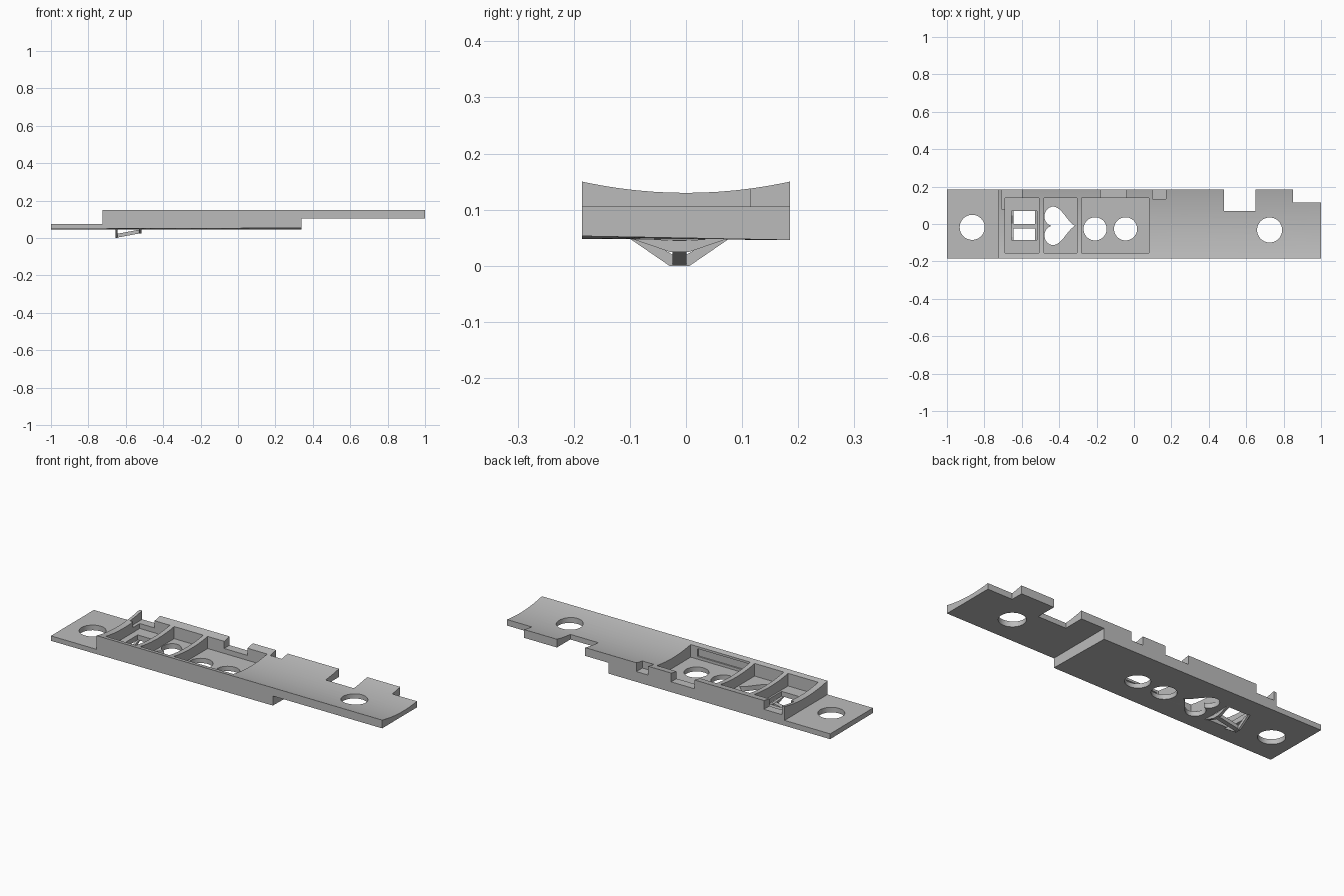
import bpy, bmesh, math

if "Cube" in bpy.data.objects:
    bpy.data.objects.remove(bpy.data.objects["Cube"])

grey = bpy.data.materials.new("plain_grey")
grey.use_nodes = True
COLOUR = (0.5, 0.5, 0.5, 1)
grey.diffuse_color = COLOUR
grey.node_tree.nodes["Principled BSDF"].inputs["Base Color"].default_value = COLOUR


def prism(name, points, axis, lo, hi):
    """Extrude a closed 2D outline along one axis (other two axes in x, y, z order)."""
    bm = bmesh.new()
    rings = []
    for level in (lo, hi):
        ring = []
        for p in points:
            co = list(p)
            co.insert(axis, level)
            ring.append(bm.verts.new(co))
        rings.append(ring)
        bm.faces.new(ring)
    n = len(points)
    for i in range(n):
        j = (i + 1) % n
        bm.faces.new((rings[0][i], rings[0][j], rings[1][j], rings[1][i]))
    bmesh.ops.recalc_face_normals(bm, faces=bm.faces)
    mesh = bpy.data.meshes.new(name)
    bm.to_mesh(mesh)
    bm.free()
    mesh.materials.append(grey)
    obj = bpy.data.objects.new(name, mesh)
    bpy.context.collection.objects.link(obj)
    return obj


def box(name, x0, x1, y0, y1, z0, z1):
    return prism(name, [(x0, y0), (x1, y0), (x1, y1), (x0, y1)], 2, z0, z1)


def cut(target, cutter):
    mod = target.modifiers.new("cut", "BOOLEAN")
    mod.operation = "DIFFERENCE"
    mod.solver = "EXACT"
    mod.object = cutter
    bpy.context.view_layer.objects.active = target
    bpy.ops.object.modifier_apply(modifier=mod.name)
    bpy.data.objects.remove(cutter)


W, BASE, FLOOR, TOP = 0.185, 0.046, 0.075, 0.15

# Stepped plate: low tab, thick middle, raised end
side = [(-1, BASE), (0.34, BASE), (0.34, 0.105), (1, 0.105), (1, TOP),
        (-0.725, TOP), (-0.725, FLOOR), (-1, FLOOR)]
body = prism("stepped_plate", side, 1, -W, W)

# Slightly twisted underside
for v in body.data.vertices:
    if v.co.z < BASE + 0.001 and v.co.y < 0:
        v.co.z += 0.002 + 0.005 * (v.co.x + 1) / 1.34

# Shallow hollow along the top
R = 0.866
reach = 0.24
arc = []
for i in range(17):
    y = -reach + 2 * reach * i / 16
    arc.append((y, 0.13 + R - math.sqrt(R * R - y * y)))
cut(body, prism("hollow", arc + [(reach, 0.3), (-reach, 0.3)], 0, -0.8, 1.1))

# Three pockets with dividers left between them
for x0, x1 in ((-0.69, -0.508), (-0.482, -0.306), (-0.28, 0.08)):
    cut(body, box("pocket", x0, x1, -0.155, 0.138, FLOOR, 0.3))

# Slot in the front pocket wall
cut(body, box("wall_slot", -0.27, 0.04, -0.163, -0.15, 0.09, 0.132))

# Shallow notches in the back edge
for x0, x1, y0 in ((-0.708, -0.6, 0.134), (-0.708, -0.685, 0.08),
                   (-0.18, -0.04, 0.134), (0.1, 0.17, 0.134)):
    cut(body, box("edge_notch", x0, x1, y0, 0.3, 0.102, 0.3))

# Full-depth notches in the back edge
for x0, x1, y0 in ((0.48, 0.65, 0.07), (0.85, 1.2, 0.116)):
    cut(body, box("deep_notch", x0, x1, y0, 0.3, -0.1, 0.3))

# Round holes
for cx, cy, r in ((-0.865, -0.018, 0.067), (0.725, -0.032, 0.067),
                  (-0.208, -0.026, 0.062), (-0.045, -0.026, 0.062)):
    ring = []
    for i in range(40):
        a = math.tau * i / 40
        ring.append((cx + r * math.cos(a), cy + r * math.sin(a)))
    cut(body, prism("round_hole", ring, 2, -0.1, 0.3))

# Heart-shaped hole pointing along the plate
heart = []
for i in range(48):
    t = math.tau * (i + 0.5) / 48
    lobes = 13 * math.cos(t) - 5 * math.cos(2 * t) - 2 * math.cos(3 * t) - math.cos(4 * t)
    heart.append((-0.41 - 0.0058 * lobes, -0.01 + 0.103 * math.sin(t) ** 3))
cut(body, prism("heart_hole", heart, 2, -0.1, 0.3))

# Square opening above the hanging bracket
cut(body, box("square_hole", -0.655, -0.518, -0.085, 0.07, -0.1, FLOOR + 0.01))

# Hanging bracket: two bent straps joined by a sloping rib
MID = -0.0115
TOP_Z = 0.048


def strap(name, x0, x1, bottom, half_top):
    half_low, thick = 0.018, 0.02
    right = [(half_top, TOP_Z), (half_low, bottom)]
    inner = [(half_low - 0.005, bottom + thick), (half_top - 0.03, TOP_Z)]
    outline = [(MID + y, z) for y, z in right]
    outline += [(MID - y, z) for y, z in reversed(right)]
    outline += [(MID - y, z) for y, z in reversed(inner)]
    outline += [(MID + y, z) for y, z in inner]
    return prism(name, outline, 0, x0, x1)


strap("bracket_left_strap", -0.655, -0.643, 0.0, 0.088)
strap("bracket_right_strap", -0.53, -0.515, 0.025, 0.085)
rib = [(-0.65, 0.001), (-0.516, 0.026), (-0.518, 0.046), (-0.652, 0.021)]
prism("bracket_rib", rib, 1, MID - 0.0125, MID + 0.0125)

# Smooth the curved faces, keep edges crisp
bpy.ops.object.select_all(action="DESELECT")
body.select_set(True)
bpy.context.view_layer.objects.active = body
bpy.ops.object.shade_smooth_by_angle(angle=math.radians(25))
